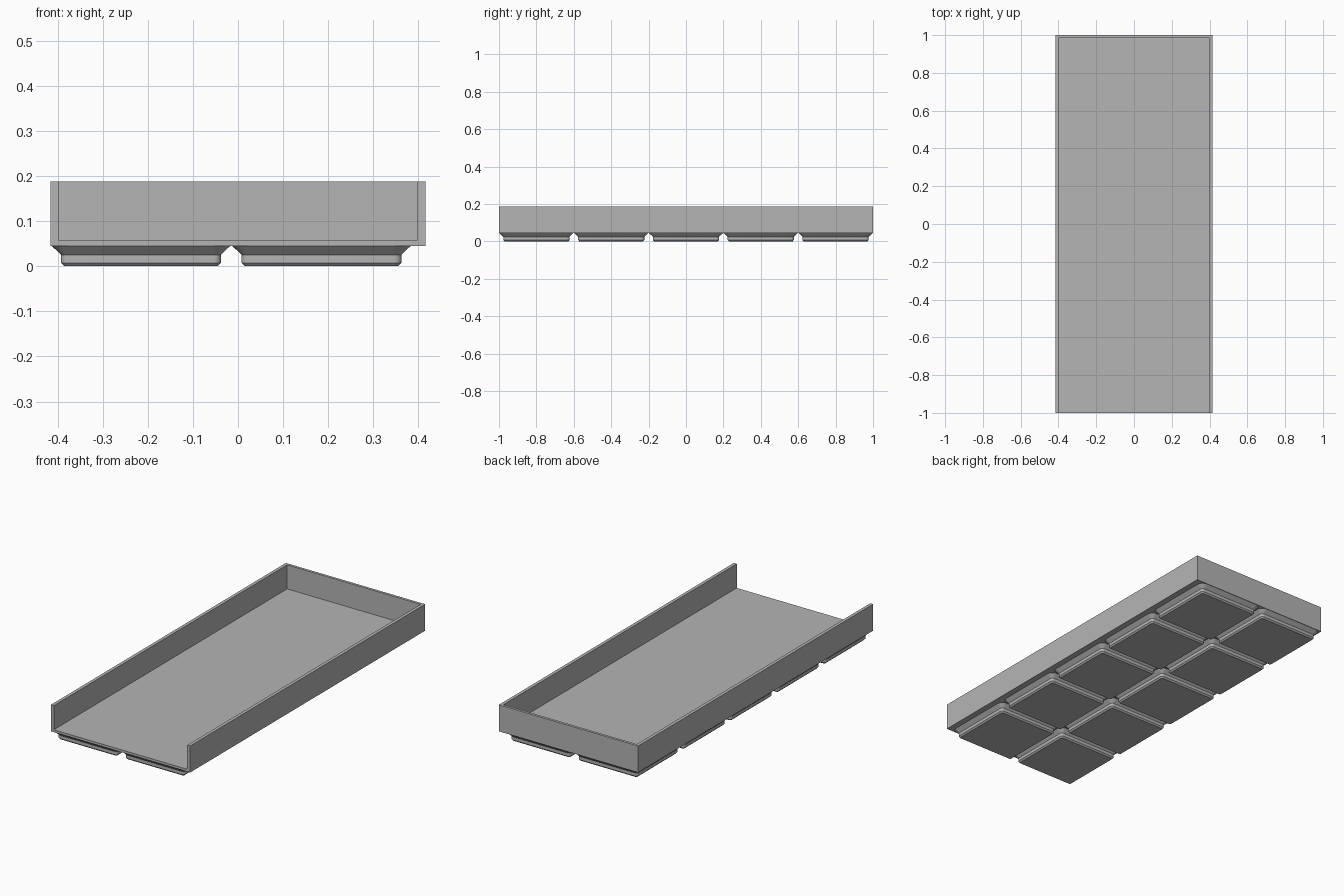
import bpy, bmesh
from math import cos, sin, pi
from mathutils import Matrix

cube = bpy.data.objects.get("Cube")
if cube:
    bpy.data.objects.remove(cube, do_unlink=True)

# Overall sizes
HALF_W, HALF_L = 0.415, 1.0
BASE_Z, FLOOR_Z, TOP_Z = 0.045, 0.058, 0.188
SIDE_WALL, BACK_WALL = 0.0175, 0.014
PITCH, FOOT_SHIFT = 0.4, -0.015

grey = bpy.data.materials.new("plain grey")
grey.use_nodes = True
grey.diffuse_color = (0.46, 0.46, 0.46, 1)
grey.node_tree.nodes["Principled BSDF"].inputs["Base Color"].default_value = grey.diffuse_color


def add_object(name, bm):
    bmesh.ops.recalc_face_normals(bm, faces=bm.faces)
    mesh = bpy.data.meshes.new(name)
    bm.to_mesh(mesh)
    bm.free()
    mesh.materials.append(grey)
    obj = bpy.data.objects.new(name, mesh)
    bpy.context.collection.objects.link(obj)
    return obj


def box(name, low, high):
    bm = bmesh.new()
    size = [b - a for a, b in zip(low, high)]
    middle = [(a + b) / 2 for a, b in zip(low, high)]
    matrix = Matrix.Translation(middle) @ Matrix.Diagonal((*size, 1))
    bmesh.ops.create_cube(bm, size=1, matrix=matrix)
    return add_object(name, bm)


def activate(obj):
    bpy.ops.object.select_all(action='DESELECT')
    obj.select_set(True)
    bpy.context.view_layer.objects.active = obj


def rounded_square(bm, half, radius, z, steps=8):
    ring = []
    for corner, (sx, sy) in enumerate([(1, 1), (-1, 1), (-1, -1), (1, -1)]):
        for i in range(steps + 1):
            a = (corner + i / steps) * pi / 2
            ring.append(bm.verts.new((sx * (half - radius) + radius * cos(a),
                                      sy * (half - radius) + radius * sin(a), z)))
    return ring


# Tray: a block hollowed out from above and through the front
tray = box("tray", (-HALF_W, -HALF_L, BASE_Z), (HALF_W, HALF_L, TOP_Z))
cutter = box("tray_cutter", (-HALF_W + SIDE_WALL, -HALF_L - 0.1, FLOOR_Z),
             (HALF_W - SIDE_WALL, HALF_L - BACK_WALL, TOP_Z + 0.1))
cutter.hide_render = True
cut = tray.modifiers.new("hollow", 'BOOLEAN')
cut.operation, cut.solver, cut.object = 'DIFFERENCE', 'EXACT', cutter
activate(tray)
bpy.ops.object.modifier_apply(modifier=cut.name)
bpy.data.objects.remove(cutter, do_unlink=True)

# Foot: stepped rounded square (half width, corner radius, height)
FOOT_PROFILE = [(0.1695, 0.0076, 0), (0.177, 0.0152, 0.0076),
                (0.177, 0.0152, 0.0248), (0.1976, 0.0357, BASE_Z)]
bm = bmesh.new()
rings = [rounded_square(bm, *level) for level in FOOT_PROFILE]
bm.faces.new(rings[0])
for lower, upper in zip(rings, rings[1:]):
    for i in range(len(lower)):
        j = (i + 1) % len(lower)
        bm.faces.new((lower[i], lower[j], upper[j], upper[i]))
foot = add_object("foot", bm)
activate(foot)
bpy.ops.object.shade_smooth_by_angle(angle=pi / 7)

# Two columns of five feet sharing one mesh
for column in range(2):
    for row in range(5):
        part = foot if column == row == 0 else foot.copy()
        if part is not foot:
            bpy.context.collection.objects.link(part)
        part.name = f"foot_{column + 1}_{row + 1}"
        part.location = ((column - 0.5) * PITCH + FOOT_SHIFT, (row - 2) * PITCH, 0)
